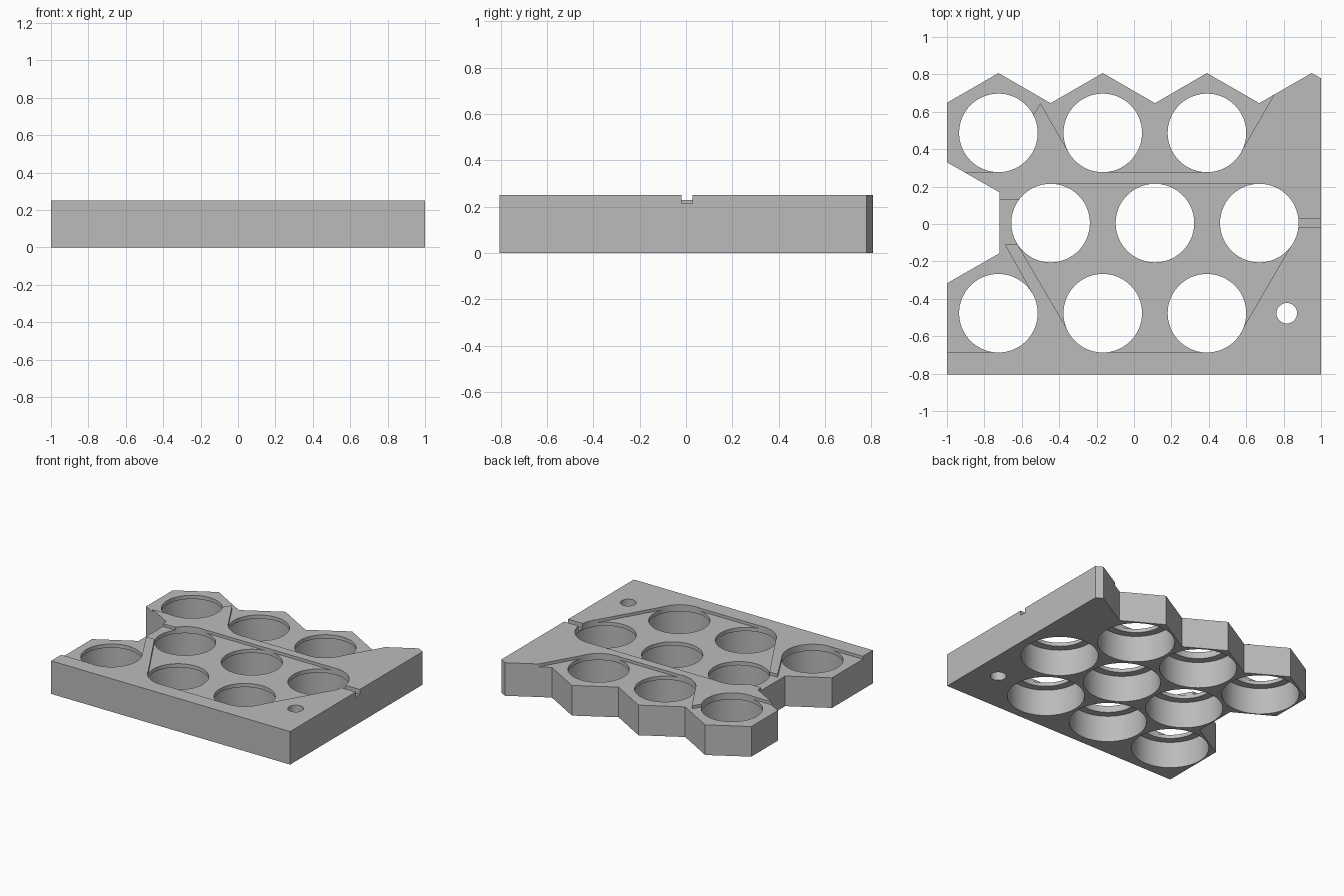
import bpy, bmesh, math

if "Cube" in bpy.data.objects:
    bpy.data.objects.remove(bpy.data.objects["Cube"])

R_HOLE, R_POCKET = 0.21, 0.265
Z_TOP, Z_RECESS, Z_LIP, Z_NOTCH = 0.25, 0.228, 0.20, 0.213


def to_object(name, bm):
    bmesh.ops.recalc_face_normals(bm, faces=bm.faces)
    mesh = bpy.data.meshes.new(name)
    bm.to_mesh(mesh)
    bm.free()
    obj = bpy.data.objects.new(name, mesh)
    bpy.context.collection.objects.link(obj)
    return obj


def prism(name, outline, z0, z1):
    bm = bmesh.new()
    face = bm.faces.new([bm.verts.new((x, y, z0)) for x, y in outline])
    ext = bmesh.ops.extrude_face_region(bm, geom=[face])
    verts = [v for v in ext["geom"] if isinstance(v, bmesh.types.BMVert)]
    bmesh.ops.translate(bm, verts=verts, vec=(0, 0, z1 - z0))
    return to_object(name, bm)


def turned(name, centres, profile, n):
    """Closed stepped cylinders from (radius, z) pairs."""
    bm = bmesh.new()
    for cx, cy in centres:
        rings = [[bm.verts.new((cx + r * math.cos(2 * math.pi * i / n),
                                cy + r * math.sin(2 * math.pi * i / n), z))
                  for i in range(n)] for r, z in profile]
        for a, b in zip(rings, rings[1:]):
            for i in range(n):
                j = (i + 1) % n
                bm.faces.new((a[i], a[j], b[j], b[i]))
        bm.faces.new(rings[0][::-1])
        bm.faces.new(rings[-1])
    return to_object(name, bm)


# Plate with honeycomb edges on the back and left
outline = [(-1, -.805), (1, -.805), (1, .779), (.95, .807), (.67, .646),
           (.39, .807), (.112, .646), (-.167, .807), (-.446, .646),
           (-.725, .807), (-1, .648), (-1, .33), (-.72, .17),
           (-.72, -.157), (-1, -.317)]
plate = prism("cell_holder_plate", outline, 0, Z_TOP)

# Cell pockets, open below, with a narrower hole through the top lip
cells = [(x, y) for y in (-.477, .487) for x in (-.725, -.167, .39)]
cells += [(x, .005) for x in (-.446, .112, .67)]
cutters = [turned("cell_cutter", cells,
                  [(R_POCKET, -.1), (R_POCKET, Z_LIP), (R_HOLE, Z_LIP), (R_HOLE, .4)], 72)]

# Shallow strip recess around the back row, leaving a wedge between cells
back = [(-1.1, .279), (-.725, .279), (-.56, .548), (-.5, .645), (-.35, .385),
        (-.167, .45), (-.167, .279), (.39, .279), (.39, .4), (.571, .383),
        (.75, .693), (.87, .9), (-1.1, .9)]
cutters.append(prism("back_recess_cutter", back, Z_RECESS, .3))

# Shallow strip recess around the middle and front rows, leaving a ridge
front = [(-.446, .213), (.67, .213), (.67, .005), (.85, -.098), (.57, -.58),
         (.39, -.477), (.39, -.685), (-.167, -.685), (-.167, -.477),
         (-.347, -.58), (-.622, -.11), (-.69, -.11), (-.545, -.37),
         (-.725, -.477), (-.725, -.685), (-1.1, -.685), (-1.1, .13),
         (-.6, .13), (-.446, .005)]
cutters.append(prism("front_recess_cutter", front, Z_RECESS, .31))

# Wire notch in the right edge and the screw hole
cutters.append(prism("notch_cutter", [(.84, -.02), (1.1, -.02), (1.1, .028), (.84, .028)],
                     Z_NOTCH, .32))
cutters.append(turned("screw_hole_cutter", [(.817, -.477)], [(.055, -.1), (.055, .4)], 32))

bpy.context.view_layer.objects.active = plate
plate.select_set(True)
for c in cutters:
    mod = plate.modifiers.new(c.name, "BOOLEAN")
    mod.operation, mod.solver, mod.object = "DIFFERENCE", "EXACT", c
    bpy.ops.object.modifier_apply(modifier=mod.name)
    bpy.data.objects.remove(c)

# Single grey finish
grey = bpy.data.materials.new("plain_grey")
grey.diffuse_color = (0.5, 0.5, 0.5, 1)
grey.use_nodes = True
grey.node_tree.nodes["Principled BSDF"].inputs["Base Color"].default_value = grey.diffuse_color
plate.data.materials.clear()
plate.data.materials.append(grey)
bpy.ops.object.shade_smooth_by_angle(angle=math.radians(25))
